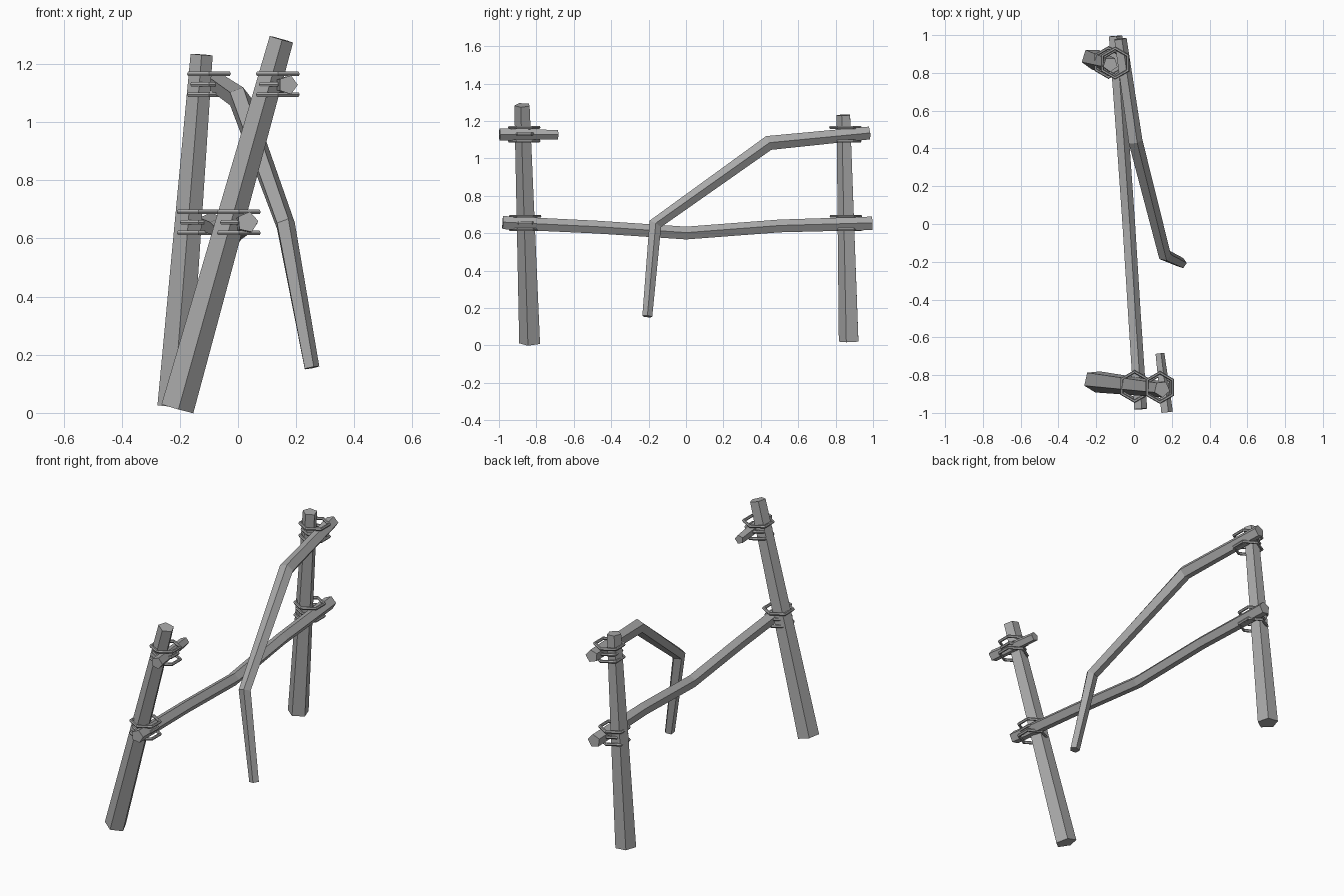
import bpy, bmesh, math
from mathutils import Vector

if "Cube" in bpy.data.objects:
    bpy.data.objects.remove(bpy.data.objects["Cube"])

grey = bpy.data.materials.new("grey wood")
grey.use_nodes = True
colour = (0.40, 0.40, 0.40, 1)
grey.diffuse_color = colour
grey.node_tree.nodes["Principled BSDF"].inputs["Base Color"].default_value = colour


def pole(name, path, radii, facing, sides=5):
    """Tapered faceted pole with mitred bends; one edge points along 'facing'."""
    pts = [Vector(p) for p in path]
    steps = [(b - a).normalized() for a, b in zip(pts, pts[1:])]
    bm = bmesh.new()
    rings = []
    for i, (p, r) in enumerate(zip(pts, radii)):
        before, after = steps[max(i - 1, 0)], steps[min(i, len(steps) - 1)]
        axis = (before + after).normalized()
        u = Vector(facing)
        u = (u - axis * u.dot(axis)).normalized()
        v = axis.cross(u)
        ring = []
        for k in range(sides):
            a = math.tau * k / sides
            flat = p + r * (math.cos(a) * u + math.sin(a) * v)
            # slide along the incoming segment onto the mitre plane
            q = flat - p
            q = q - before * q.dot(before)
            q = q.normalized() * r
            q -= before * (q.dot(axis) / before.dot(axis))
            ring.append(bm.verts.new(p + q))
        rings.append(ring)
    for a, b in zip(rings, rings[1:]):
        for k in range(sides):
            n = (k + 1) % sides
            bm.faces.new((a[k], a[n], b[n], b[k]))
    bm.faces.new(rings[0][::-1])
    bm.faces.new(rings[-1])
    bmesh.ops.recalc_face_normals(bm, faces=bm.faces)
    mesh = bpy.data.meshes.new(name)
    bm.to_mesh(mesh)
    bm.free()
    mesh.materials.append(grey)
    obj = bpy.data.objects.new(name, mesh)
    bpy.context.collection.objects.link(obj)


def lashing(name, x, y, z):
    """Three stacked six-sided rope loops around a joint."""
    for i, (dz, r) in enumerate(((-0.036, 0.078), (0, 0.066), (0.036, 0.078))):
        bpy.ops.mesh.primitive_torus_add(
            major_segments=6, minor_segments=6, major_radius=r, minor_radius=0.009,
            location=(x, y, z + dz), rotation=(0, 0, math.radians(30)))
        obj = bpy.context.object
        obj.name = f"{name}_loop_{i + 1}"
        obj.data.materials.append(grey)


# Leaning posts
pole("front_post", [(-0.21, -0.832, 0.015), (0.148, -0.874, 1.285)], [0.06, 0.044], (0.1, -1, 0))
pole("back_post", [(-0.222, 0.875, 0.022), (-0.125, 0.845, 1.232)], [0.058, 0.04], (0, -1, 0))

# Sagging lower rail
pole("lower_rail",
     [(0.033, -0.98, 0.656), (0, -0.48, 0.632), (-0.03, 0, 0.6), (-0.065, 0.5, 0.638), (-0.1, 0.995, 0.652)],
     [0.037, 0.036, 0.036, 0.036, 0.038], (1, 0, 0.1))

# Broken upper rail: a stub in front and a snapped, hanging length behind
pole("upper_rail_stub", [(0.172, -0.997, 1.128), (0.135, -0.685, 1.127)], [0.034, 0.026], (1, 0, 0))
pole("broken_upper_rail",
     [(-0.075, 0.98, 1.136), (0.005, 0.44, 1.082), (0.162, -0.165, 0.648), (0.252, -0.207, 0.155)],
     [0.036, 0.04, 0.034, 0.028], (1, 0, 0))

# Rope lashings at the joints
lashing("front_upper_lashing", 0.137, -0.865, 1.13)
lashing("front_lower_lashing", 0.003, -0.86, 0.655)
lashing("back_upper_lashing", -0.1, 0.852, 1.13)
lashing("back_lower_lashing", -0.135, 0.855, 0.655)
